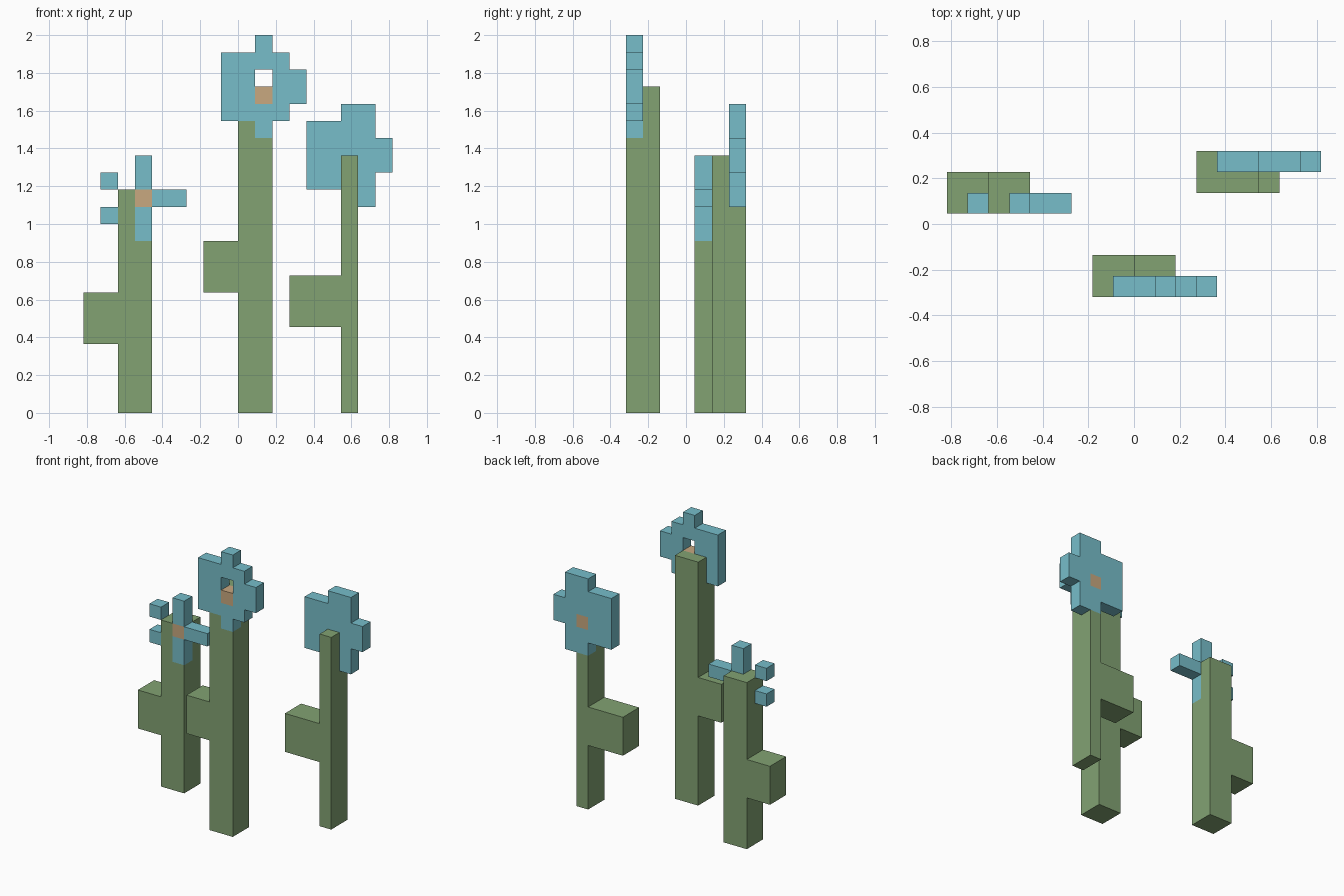
import bpy
import bmesh
from itertools import product
from mathutils import Vector

cube = bpy.data.objects.get("Cube")
if cube:
    bpy.data.objects.remove(cube, do_unlink=True)

U = 1 / 11  # edge of one block


def material(name, rgb):
    m = bpy.data.materials.new(name)
    m.use_nodes = True
    m.diffuse_color = (*rgb, 1)
    bsdf = m.node_tree.nodes["Principled BSDF"]
    bsdf.inputs["Base Color"].default_value = (*rgb, 1)
    bsdf.inputs["Roughness"].default_value = 0.9
    return m


GREEN = material("stem green", (0.223, 0.361, 0.171))
BLUE = material("petal blue", (0.184, 0.515, 0.591))
ORANGE = material("centre orange", (0.578, 0.392, 0.216))


def block(x, y, z):
    """All grid cells in a block, each argument a (low, high) pair."""
    return set(product(range(*x), range(*y), range(*z)))


def build(name, cells, solid, mat, y_shift):
    """Skin the cells, leaving out faces that touch another solid cell."""
    bm = bmesh.new()
    for cell in sorted(cells):
        mid = Vector(cell) + Vector((0.5, 0.5 + y_shift, 0.5))
        for axis, sign in product(range(3), (-1, 1)):
            n = Vector((0, 0, 0))
            n[axis] = sign
            if tuple(int(c + d) for c, d in zip(cell, n)) in solid:
                continue
            a = Vector((0, 0, 0))
            a[(axis + 1) % 3] = 0.5
            b = n.cross(a)
            centre = mid + n * 0.5
            bm.faces.new([bm.verts.new((centre + o) * U)
                          for o in (a + b, b - a, -a - b, a - b)])
    bmesh.ops.remove_doubles(bm, verts=bm.verts, dist=U / 100)
    bmesh.ops.dissolve_limit(bm, angle_limit=0.01, verts=bm.verts, edges=bm.edges)
    mesh = bpy.data.meshes.new(name)
    bm.to_mesh(mesh)
    bm.free()
    mesh.materials.append(mat)
    bpy.context.collection.objects.link(bpy.data.objects.new(name, mesh))


def flower(side, y_shift, petal_row, stem, leaf, centre, petals, hole=None):
    """stem and leaf: x and z ranges; petals: list of x and z ranges."""
    row = (petal_row, petal_row + 1)
    heart = block(centre[0], row, centre[1])
    bloom = set().union(*(block(x, row, z) for x, z in petals)) - heart
    if hole:
        bloom -= block(hole[0], row, hole[1])
    stalk = block(stem[0], (0, 2), stem[1]) | block(leaf[0], (0, 2), leaf[1])
    stalk -= bloom | heart
    solid = stalk | bloom | heart
    for part, cells, mat in (("stem_and_leaf", stalk, GREEN),
                             ("petals", bloom, BLUE),
                             ("flower_centre", heart, ORANGE)):
        build(f"{side}_{part}", cells, solid, mat, y_shift)


# Tall flower with a gap above its centre
flower("middle", -3.5, 0,
       stem=((0, 2), (0, 19)), leaf=((-2, 0), (7, 10)),
       centre=((1, 2), (18, 19)), hole=((1, 2), (19, 20)),
       petals=[((-1, 3), (17, 21)), ((1, 2), (16, 22)), ((3, 4), (18, 20))])

# Short flower with sparse petals
flower("right", 0.5, 0,
       stem=((-7, -5), (0, 13)), leaf=((-9, -7), (4, 7)),
       centre=((-6, -5), (12, 13)),
       petals=[((-6, -5), (10, 15)), ((-5, -3), (12, 13)),
               ((-8, -7), (13, 14)), ((-8, -7), (11, 12))])

# Flower facing backwards
flower("left", 1.5, 1,
       stem=((6, 7), (0, 15)), leaf=((3, 6), (5, 8)),
       centre=((6, 7), (14, 15)),
       petals=[((4, 8), (13, 17)), ((6, 8), (12, 18)), ((8, 9), (14, 16))])
